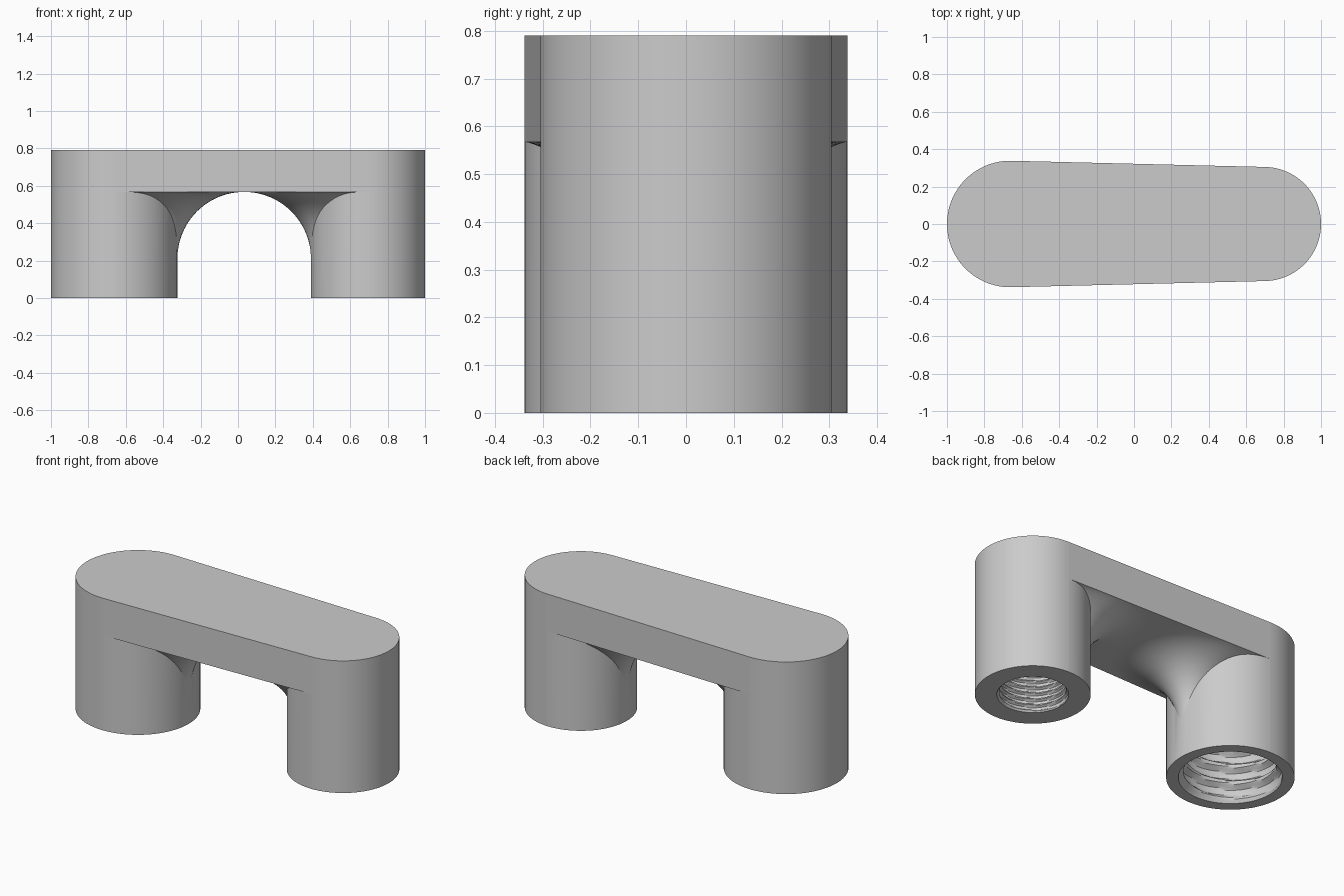
import bpy
import bmesh
from math import sin, cos, pi, acos, hypot, sqrt

cube = bpy.data.objects.get("Cube")
if cube:
    bpy.data.objects.remove(cube, do_unlink=True)

# Main dimensions: wide leg, narrow leg, bridge and arch
LX, LR = -0.662, 0.338
RX, RR = 0.695, 0.305
TOP, ROOF = 0.79, 0.567
ARCH_X = (LX + LR + RX - RR) / 2
ARCH_R = ARCH_X - (LX + LR)
SPRING = ROOF - ARCH_R
NECK = 0.065
TAN = acos((LR - RR) / (RX - LX))   # angle where the straight sides touch both legs
N_ARC, N_SPAN = 48, 48

grey = bpy.data.materials.new("plain grey")
grey.use_nodes = True
colour = (0.6, 0.6, 0.6, 1)
grey.diffuse_color = colour
grey.node_tree.nodes["Principled BSDF"].inputs["Base Color"].default_value = colour

bm = bmesh.new()


def arc(cx, r, a, b):
    """Plan points along an arc from angle a to b."""
    steps = [a + (b - a) * i / N_ARC for i in range(N_ARC + 1)]
    return [(cx + r * cos(t), r * sin(t)) for t in steps]


def row(points, z):
    return [bm.verts.new((x, y, z)) for x, y in points]


def strip(low, high):
    for i in range(len(low) - 1):
        bm.faces.new((low[i], low[i + 1], high[i + 1], high[i]))


def roof_height(x, y, edge):
    """Arch profile turned about an axis just inside each leg, flat at the sides."""
    d = min(hypot(x - (LX + LR - NECK), y), hypot(x - (RX - RR + NECK), y))
    inset = min(ARCH_R, max(0, ARCH_R + NECK - d))
    z = SPRING + sqrt(max(0, ARCH_R ** 2 - inset ** 2))
    return z + (ROOF - z) * min(1, abs(y / edge)) ** 8


# Plan arcs of both legs
left_outer = arc(LX, LR, TAN, 2 * pi - TAN)
left_inner = arc(LX, LR, -TAN, TAN)
right_outer = arc(RX, RR, -TAN, TAN)
right_inner = arc(RX, RR, 2 * pi - TAN, TAN)

# Flat top and outer walls
for outline in (left_outer, right_outer):
    strip(row(outline, 0), row(outline, TOP))
bm.faces.new(row(left_outer + right_outer, TOP))

# Flared underside of the bridge
grid = []
for (x0, y0), (x1, y1) in zip(left_inner, right_inner):
    line = []
    for j in range(N_SPAN + 1):
        u = (1 - cos(pi * j / N_SPAN)) / 2
        x, y = x0 + (x1 - x0) * u, y0 + (y1 - y0) * u
        edge = (LR + (RR - LR) * u) * sin(TAN)
        line.append(bm.verts.new((x, y, roof_height(x, y, edge))))
    grid.append(line)
for a, b in zip(grid, grid[1:]):
    strip(a, b)

# Inner walls of the legs and flat bridge sides
strip(row(left_inner, 0), [line[0] for line in grid])
strip(row(right_inner, 0), [line[-1] for line in grid])
for line in (grid[0], grid[-1]):
    ends = [bm.verts.new((v.co.x, v.co.y, TOP)) for v in (line[-1], line[0])]
    bm.faces.new(line + ends)


def threaded_bore(cx, r, depth, pitch, tooth, rim):
    """Blind hole with a helical thread, joined to the leg's bottom ring."""
    n, per_turn = len(rim), 10
    rows = []
    for k in range(int(depth / pitch * per_turn) + 1):
        z = k * pitch / per_turn
        fade = min(1, z / (0.5 * pitch))
        ring = []
        for i in range(n):
            t = 2 * pi * i / n
            phase = (z / pitch - i / n) % 1
            crest = min(1, max(0, 1.5 - abs(phase - 0.5) * 5))
            rad = r - tooth * crest * fade
            ring.append(bm.verts.new((cx + rad * cos(t), rad * sin(t), z)))
        rows.append(ring + ring[:1])
    for a, b in zip(rows, rows[1:]):
        strip(a, b)
    bm.faces.new(rows[-1][:-1])
    strip(row(rim + rim[:1], 0), rows[0])


# Bores and bottom rings, sharing the outline points of each leg
threaded_bore(LX, LR * 0.81, 0.5, 0.1, 0.03, left_inner[N_ARC // 2:-1] + left_outer[:-1] + left_inner[:N_ARC // 2])
right_rim = right_outer[N_ARC // 2:-1] + right_inner[::-1][:-1] + right_outer[:N_ARC // 2]
threaded_bore(RX, RR * 0.62, 0.5, 0.036, 0.014, right_rim)

bmesh.ops.remove_doubles(bm, verts=bm.verts, dist=0.00005)
bmesh.ops.recalc_face_normals(bm, faces=bm.faces)

mesh = bpy.data.meshes.new("arched_bridge_with_legs")
bm.to_mesh(mesh)
bm.free()
mesh.materials.append(grey)
body = bpy.data.objects.new("arched_bridge_with_legs", mesh)
bpy.context.collection.objects.link(body)
bpy.context.view_layer.objects.active = body
body.select_set(True)
bpy.ops.object.shade_smooth_by_angle(angle=0.5)
